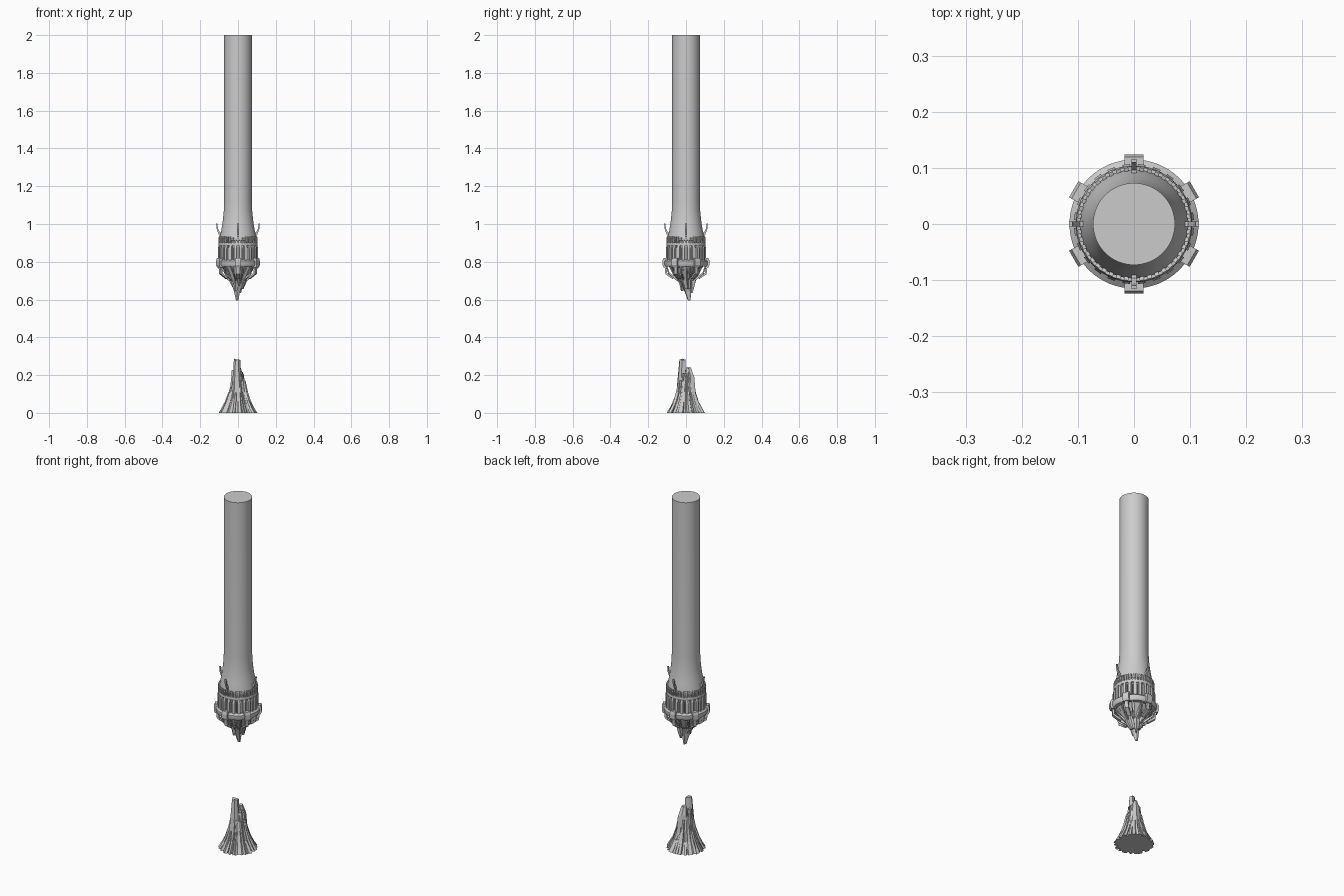
import bpy, bmesh, math, random
from mathutils import Vector, Matrix
random.seed(7)


def finish(bm, name, smooth=False):
    bmesh.ops.recalc_face_normals(bm, faces=bm.faces)
    me = bpy.data.meshes.new(name)
    bm.to_mesh(me)
    bm.free()
    ob = bpy.data.objects.new(name, me)
    bpy.context.collection.objects.link(ob)
    if smooth:
        bpy.ops.object.select_all(action='DESELECT')
        ob.select_set(True)
        bpy.context.view_layer.objects.active = ob
        bpy.ops.object.shade_smooth_by_angle(angle=math.radians(35))
    return ob


def skin(bm, rings):
    # closed skin through a list of point rings
    vs = [[bm.verts.new(p) for p in r] for r in rings]
    n = len(vs[0])
    for a, b in zip(vs, vs[1:]):
        for i in range(n):
            j = (i + 1) % n
            bm.faces.new((a[i], a[j], b[j], b[i]))
    bm.faces.new(vs[0][::-1])
    bm.faces.new(vs[-1])


def lathe(name, profile, n=64):
    bm = bmesh.new()
    skin(bm, [[(r * math.cos(2 * math.pi * i / n), r * math.sin(2 * math.pi * i / n), z)
               for i in range(n)] for r, z in profile])
    return finish(bm, name, True)


def plates(name, outline, width, angles):
    # (r, z) outline thickened sideways and repeated round the axis
    bm = bmesh.new()
    for a in angles:
        m = Matrix.Rotation(math.radians(a), 4, 'Z')
        skin(bm, [[m @ Vector((r, s * width / 2, z)) for r, z in outline] for s in (-1, 1)])
    return finish(bm, name)


def box_outline(r0, r1, z0, z1):
    return [(r0, z0), (r1, z0), (r1, z1), (r0, z1)]


def spread(n, start=0):
    return [start + 360 * i / n for i in range(n)]


def shard(bm, path, sides=5):
    # rough tapering splinter along (x, y, z, radius) points
    ph = random.uniform(0, 6.28)
    jit = [random.uniform(0.7, 1.15) for _ in range(sides)]
    rings = []
    for x, y, z, r in path:
        rings.append([(x + r * jit[i] * math.cos(ph + 2 * math.pi * i / sides),
                       y + r * jit[i] * math.sin(ph + 2 * math.pi * i / sides),
                       z + (r * random.uniform(-.3, .3) if z > 0 else 0)) for i in range(sides)])
    skin(bm, rings)


# column shaft with flared foot
lathe("column_shaft", [(0.088, 0.91), (0.097, 0.915), (0.094, 0.94), (0.087, 0.975), (0.080, 1.02),
                       (0.075, 1.07), (0.073, 1.12), (0.073, 2.0)])

# collar drum, rings and lower bowl
lathe("drum_core", [(0.06, 0.74), (0.094, 0.78), (0.094, 0.92), (0.08, 0.925)])
lathe("lower_ring", [(0.095, 0.775), (0.109, 0.775), (0.115, 0.785), (0.115, 0.803), (0.104, 0.812), (0.095, 0.812)])
lathe("upper_ring", [(0.09, 0.885), (0.102, 0.885), (0.104, 0.892), (0.102, 0.90), (0.09, 0.90)])
plates("tooth_ring", [(0.088, 0.898), (0.102, 0.898), (0.104, 0.925), (0.101, 0.934), (0.088, 0.93)], 0.008, spread(44))
plates("drum_posts", [(0.09, 0.81), (0.107, 0.81), (0.107, 0.87), (0.103, 0.885), (0.09, 0.885)], 0.014, spread(24, 7.5))
plates("post_ribs", box_outline(0.09, 0.101, 0.81, 0.875), 0.004, spread(24))

# six heavy clamps on the lower ring, with bent legs below
clamp_angles = spread(6, 30)
plates("clamps", [(0.10, 0.77), (0.118, 0.77), (0.124, 0.782), (0.124, 0.806), (0.119, 0.82), (0.10, 0.82)],
       0.033, clamp_angles)
plates("clamp_legs", [(0.106, 0.79), (0.115, 0.79), (0.109, 0.735), (0.070, 0.708), (0.066, 0.716), (0.10, 0.741)],
       0.019, clamp_angles)
plates("thin_struts", [(0.105, 0.78), (0.110, 0.78), (0.096, 0.735), (0.05, 0.70), (0.04, 0.71), (0.09, 0.74)],
       0.006, spread(12, 15))

# four hooks rising around the flare
plates("flare_hooks", [(0.086, 0.925), (0.098, 0.935), (0.104, 0.95), (0.113, 0.975), (0.116, 1.003),
                       (0.110, 1.003), (0.105, 0.975), (0.096, 0.957), (0.083, 0.955)], 0.009, spread(4))

# broken underside: ribs gathered into a hanging splintered tip
bm = bmesh.new()
for i in range(14):
    a = 2 * math.pi * i / 14 + random.uniform(-.1, .1)
    c, s = math.cos(a), math.sin(a)
    low = random.uniform(0.65, 0.70)
    shard(bm, [(0.022 * c, 0.008 + 0.026 * s, low, 0.008), (0.042 * c, 0.045 * s, 0.715, 0.014),
               (0.08 * c, 0.08 * s, 0.775, 0.015)])
shard(bm, [(-0.004, 0.017, 0.597, 0.007), (-0.004, 0.012, 0.64, 0.018), (0, 0.004, 0.69, 0.034), (0, 0, 0.77, 0.07)], 7)
shard(bm, [(0.012, 0.03, 0.635, 0.006), (0.014, 0.036, 0.68, 0.015), (0.01, 0.03, 0.75, 0.03)])
shard(bm, [(-0.012, -0.02, 0.645, 0.007), (-0.012, -0.022, 0.69, 0.017), (0, -0.02, 0.75, 0.03)])
finish(bm, "broken_tip")

# stump: flared body with jagged rim and splinters following the flare
FLARE = [(0, 0.100), (0.025, 0.085), (0.06, 0.067), (0.11, 0.051), (0.17, 0.040), (0.21, 0.033)]
bm = bmesh.new()
N = 40
wob = [random.uniform(0.90, 1.06) for _ in range(N)]
rings = []
for z, r in FLARE:
    rings.append([(r * wob[i] * 0.93 * math.cos(2 * math.pi * i / N),
                   r * wob[i] * 0.93 * math.sin(2 * math.pi * i / N),
                   z - (z * random.uniform(0, 0.18) if z > 0.15 else 0)) for i in range(N)])
skin(bm, rings)
finish(bm, "stump_core")

bm = bmesh.new()
for i in range(30):
    a = 2 * math.pi * i / 30 + random.uniform(-.08, .08)
    top = random.choice((2, 3, 3, 4, 4))
    path = []
    for k, (z, r) in enumerate(FLARE[:top + 1]):
        t = 0.011 * (1 - 0.09 * k)
        rr = r - t * 0.6
        path.append((rr * math.cos(a), rr * math.sin(a), z, t * (0.75 if k == top else 1)))
    shard(bm, path, 4)
finish(bm, "stump_splinters")

# tall spires on the stump
bm = bmesh.new()
shard(bm, [(-0.004, -0.026, 0.08, 0.033), (-0.004, -0.023, 0.2, 0.023), (-0.004, -0.02, 0.283, 0.018)], 6)
shard(bm, [(0.008, 0.025, 0.08, 0.034), (0.008, 0.024, 0.19, 0.024), (0.004, 0.014, 0.238, 0.014)], 6)
shard(bm, [(-0.026, 0.006, 0.09, 0.025), (-0.025, 0.004, 0.18, 0.015), (-0.024, 0.002, 0.226, 0.012)])
shard(bm, [(0.026, 0.012, 0.09, 0.025), (0.022, 0.012, 0.16, 0.019), (0.016, 0.008, 0.215, 0.013)])
finish(bm, "stump_spires")
